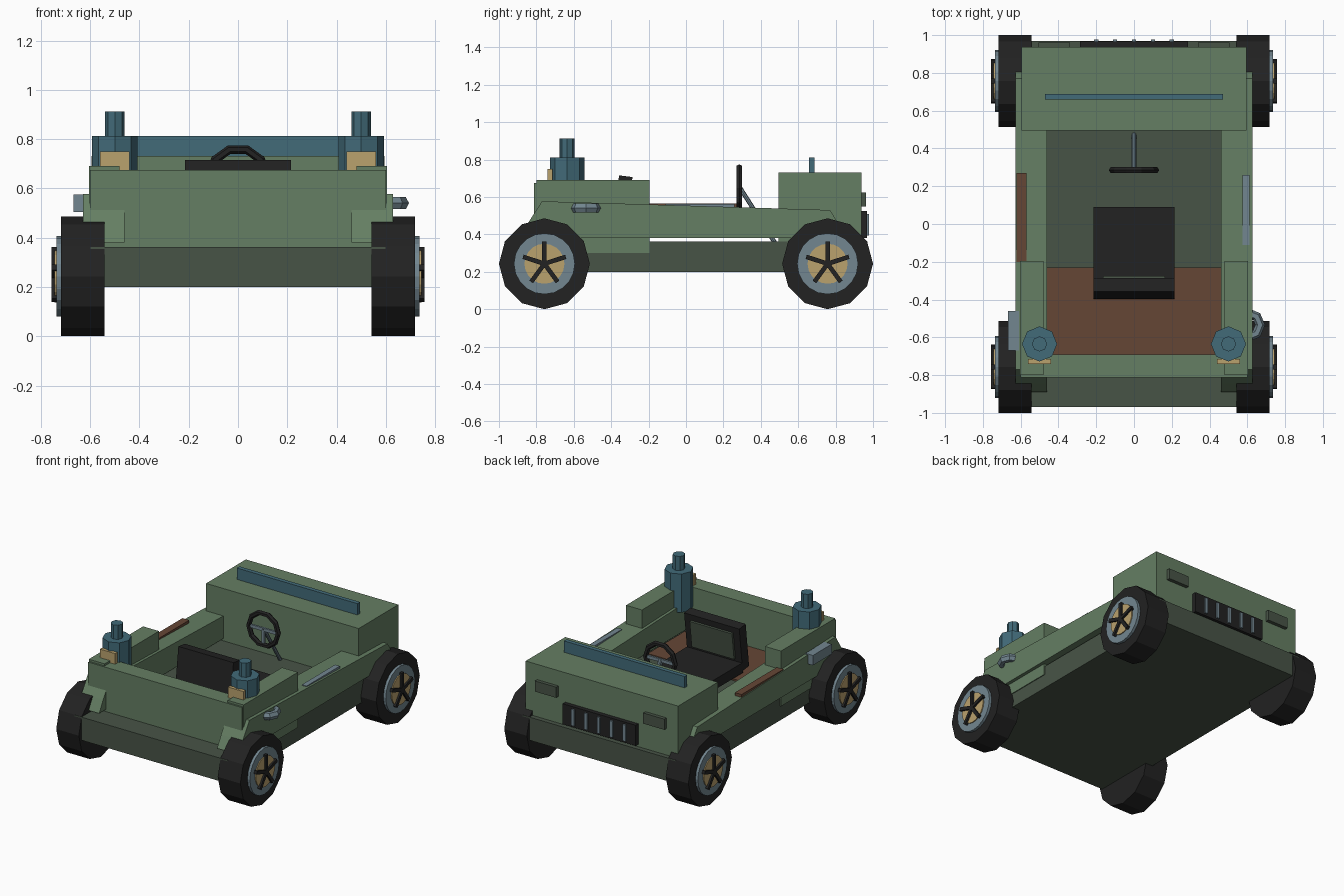
import bpy, bmesh, math
from mathutils import Vector, Matrix

if "Cube" in bpy.data.objects:
    bpy.data.objects.remove(bpy.data.objects["Cube"])


def mat(name, rgb):
    m = bpy.data.materials.new(name)
    m.diffuse_color = (*rgb, 1)
    m.use_nodes = True
    m.node_tree.nodes["Principled BSDF"].inputs["Base Color"].default_value = m.diffuse_color
    return m


GREEN = mat("body green", (0.13, 0.21, 0.125))
DARK = mat("dark green", (0.064, 0.088, 0.062))
BLACK = mat("black", (0.016, 0.016, 0.016))
GREY = mat("steel grey", (0.17, 0.24, 0.28))
BLUE = mat("blue", (0.054, 0.145, 0.19))
TAN = mat("tan", (0.49, 0.36, 0.155))
BROWN = mat("brown", (0.13, 0.062, 0.036))


def finish(name, bm, material):
    bmesh.ops.recalc_face_normals(bm, faces=bm.faces)
    me = bpy.data.meshes.new(name)
    bm.to_mesh(me)
    bm.free()
    me.materials.append(material)
    ob = bpy.data.objects.new(name, me)
    bpy.context.collection.objects.link(ob)
    return ob


def box(name, x, y, z, material, tilt=0):
    """Box from (min, max) ranges, optionally tilted about x."""
    bm = bmesh.new()
    c = Vector((sum(x) / 2, sum(y) / 2, sum(z) / 2))
    size = (abs(x[1] - x[0]), y[1] - y[0], z[1] - z[0])
    bmesh.ops.create_cube(bm, size=1, matrix=Matrix.Translation(c)
                          @ Matrix.Rotation(tilt, 4, 'X') @ Matrix.Diagonal((*size, 1)))
    return finish(name, bm, material)


def rod(name, a, b, r, sides, material):
    """Cylinder between two points."""
    a, b = Vector(a), Vector(b)
    d = b - a
    bm = bmesh.new()
    m = Matrix.Translation((a + b) / 2) @ d.to_track_quat('Z', 'Y').to_matrix().to_4x4()
    bmesh.ops.create_cone(bm, cap_ends=True, segments=sides, radius1=r, radius2=r,
                          depth=d.length, matrix=m)
    return finish(name, bm, material)


def prism(name, profile, x0, x1, material):
    """Side profile (y, z) extruded along x."""
    bm = bmesh.new()
    f = bm.faces.new([bm.verts.new((x0, y, z)) for y, z in profile])
    ext = bmesh.ops.extrude_face_region(bm, geom=[f])
    bmesh.ops.translate(bm, vec=(x1 - x0, 0, 0),
                        verts=[v for v in ext['geom'] if isinstance(v, bmesh.types.BMVert)])
    return finish(name, bm, material)


# Chassis, rear wall, hood and floor
box("chassis", (-0.598, 0.598), (-0.97, 0.97), (0.2, 0.363), DARK)
box("rear_wall", (-0.6, 0.6), (-0.812, -0.69), (0.36, 0.675), GREEN)
box("hood", (-0.595, 0.595), (0.495, 0.937), (0.363, 0.732), GREEN)
box("rear_floor", (-0.46, 0.46), (-0.69, -0.23), (0.36, 0.375), BROWN)
box("windscreen_bar", (-0.47, 0.47), (0.658, 0.688), (0.73, 0.812), BLUE)

# Grille with slats
box("grille", (-0.285, 0.285), (0.93, 0.967), (0.38, 0.525), BLACK)
for i in range(5):
    x = (i - 2) * 0.1
    box("grille_slat", (x - 0.011, x + 0.011), (0.96, 0.978), (0.395, 0.51), GREY)

fender = [(-0.89, 0.38), (-0.845, 0.46), (-0.77, 0.577), (-0.2, 0.56),
          (0.77, 0.53), (0.82, 0.45), (0.86, 0.38)]

for s, side in ((-1, "left"), (1, "right")):
    # Side sills and rear side boxes
    prism(side + "_sill", fender, s * 0.46, s * 0.628, GREEN)
    box(side + "_rear_box", (s * 0.48, s * 0.604), (-0.8, -0.195), (0.3, 0.69), GREEN)
    box(side + "_headlight", (s * 0.34, s * 0.505), (0.93, 0.962), (0.55, 0.625), DARK)
    # Rear canisters and lamps
    rod(side + "_canister", (s * 0.5, -0.635, 0.54), (s * 0.5, -0.635, 0.812), 0.093, 8, BLUE)
    rod(side + "_canister_cap", (s * 0.5, -0.635, 0.81), (s * 0.5, -0.635, 0.912), 0.04, 8, BLUE)
    box(side + "_rear_lamp", (s * 0.44, s * 0.56), (-0.74, -0.715), (0.665, 0.75), TAN)
    # Wheels
    for y, end in ((-0.757, "rear"), (0.757, "front")):
        n, zc = f"{side}_{end}_", 0.243

        def disc(part, x0, x1, r, sides, material):
            rod(n + part, (s * x0, y, zc), (s * x1, y, zc), r, sides, material)
        disc("tyre", 0.542, 0.718, 0.243, 12, BLACK)
        disc("rim", 0.7, 0.737, 0.163, 20, GREY)
        disc("hubcap", 0.73, 0.744, 0.107, 20, TAN)
        disc("hub", 0.74, 0.757, 0.022, 8, BLACK)
        for k in range(5):
            bm = bmesh.new()
            m = (Matrix.Translation((s * 0.747, y, zc)) @ Matrix.Rotation(k * math.tau / 5, 4, 'X')
                 @ Matrix.Translation((0, 0, 0.06)) @ Matrix.Diagonal((0.02, 0.024, 0.12, 1)))
            bmesh.ops.create_cube(bm, size=1, matrix=m)
            finish(n + "spoke", bm, BLACK)

# Side details: trim strips, box on the left, handle on the right
box("left_trim", (-0.622, -0.57), (-0.2, 0.27), (0.535, 0.566), BROWN)
box("right_trim", (0.575, 0.612), (-0.11, 0.26), (0.535, 0.562), GREY)
box("left_side_box", (-0.668, -0.61), (-0.67, -0.46), (0.505, 0.575), GREY)
bm = bmesh.new()
rings = []
for i in range(5):
    a = math.pi * i / 4 - math.pi / 2
    rad = Vector((math.cos(a), math.sin(a), 0))
    c = Vector((0.605, -0.535, 0.54))
    ring = []
    for j in range(6):
        t = math.tau * j / 6
        ring.append(bm.verts.new(c + rad * (0.063 + 0.026 * math.cos(t))
                                 + Vector((0, 0, 0.028 * math.sin(t)))))
    rings.append(ring)
for r0, r1 in zip(rings, rings[1:]):
    for j in range(6):
        bm.faces.new((r0[j], r0[j - 1], r1[j - 1], r1[j]))
for ring in (rings[0], rings[-1]):
    bm.faces.new(ring)
finish("right_handle", bm, GREY)

# Seat
box("seat_cushion", (-0.215, 0.215), (-0.33, 0.09), (0.383, 0.455), BLACK)
lean = math.radians(-7)
box("seat_back", (-0.215, 0.215), (-0.377, -0.305), (0.40, 0.712), BLACK, lean)
box("seat_panel", (-0.165, 0.165), (-0.32, -0.288), (0.475, 0.665), DARK, lean)

# Steering wheel, ten-sided, with column and spokes
bpy.ops.mesh.primitive_torus_add(major_segments=10, minor_segments=6, major_radius=0.115,
                                 minor_radius=0.018, location=(0, 0.285, 0.648),
                                 rotation=(math.pi / 2, 0, 0))
wheel = bpy.context.object
wheel.name = "steering_wheel"
wheel.data.materials.append(BLACK)
rod("steering_column", (0, 0.285, 0.655), (0, 0.485, 0.34), 0.012, 8, GREY)
box("steering_bar", (-0.105, 0.105), (0.278, 0.292), (0.637, 0.659), GREY)
box("steering_spoke", (-0.01, 0.01), (0.278, 0.292), (0.54, 0.65), GREY)
